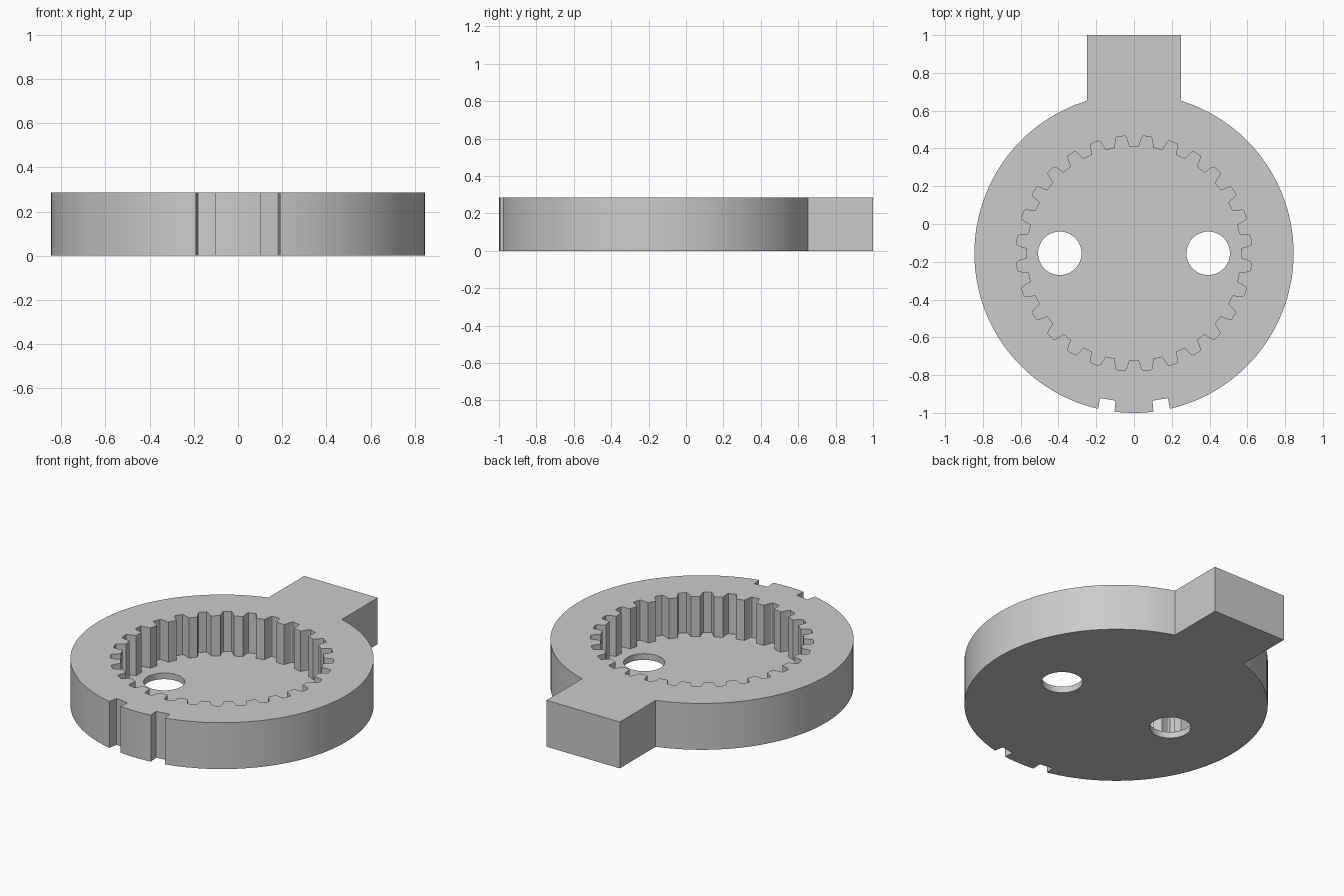
import bpy, bmesh, math

CY, R = -0.155, 0.845          # housing centre and radius
HEIGHT, FLOOR = 0.285, 0.038
TEETH = 28

if "Cube" in bpy.data.objects:
    bpy.data.objects.remove(bpy.data.objects["Cube"])

steel = bpy.data.materials.new("plain_grey")
steel.use_nodes = True
grey = (0.6, 0.6, 0.6, 1)
steel.diffuse_color = grey
steel.node_tree.nodes["Principled BSDF"].inputs["Base Color"].default_value = grey


def polar(r, a, cx=0, cy=CY):
    return cx + r * math.cos(a), cy + r * math.sin(a)


def arc(r, start, end, n, cx=0, cy=CY):
    return [polar(r, start + (end - start) * i / n, cx, cy) for i in range(n + 1)]


def prism(name, outline, z0, z1):
    """Extrude a counter-clockwise outline from z0 to z1."""
    bm = bmesh.new()
    base = bm.faces.new([bm.verts.new((x, y, z0)) for x, y in outline])
    ext = bmesh.ops.extrude_face_region(bm, geom=[base])
    top = [v for v in ext["geom"] if isinstance(v, bmesh.types.BMVert)]
    bmesh.ops.translate(bm, verts=top, vec=(0, 0, z1 - z0))
    bmesh.ops.recalc_face_normals(bm, faces=bm.faces)
    mesh = bpy.data.meshes.new(name)
    bm.to_mesh(mesh)
    bm.free()
    mesh.materials.append(steel)
    obj = bpy.data.objects.new(name, mesh)
    bpy.context.collection.objects.link(obj)
    return obj


def cut(target, cutter):
    cutter.hide_render = True
    mod = target.modifiers.new("cut", 'BOOLEAN')
    mod.operation, mod.solver, mod.object = 'DIFFERENCE', 'EXACT', cutter
    bpy.context.view_layer.objects.active = target
    bpy.ops.object.modifier_apply(modifier=mod.name)
    bpy.data.objects.remove(cutter)


# Round body with a square tab at the back and two keyway slots at the front
tab = 0.25
tab_a = math.acos(tab / R)
slot_in, slot_out = math.asin(0.103 / R), math.asin(0.19 / R)
front = 1.5 * math.pi
left_slot = [(0.098, -0.935), (0.18, -0.922)]
right_slot = [(-x, y) for x, y in reversed(left_slot)]
outline = [(tab, 1), (-tab, 1)]
outline += arc(R, math.pi - tab_a, front - slot_out, 56)
outline += right_slot
outline += arc(R, front - slot_in, front + slot_in, 6)
outline += left_slot
outline += arc(R, front + slot_out, 2 * math.pi + tab_a, 56)
body = prism("ring_gear_housing", outline, 0, HEIGHT)

# Internal gear pocket: (radius, half width) of one tooth space
space = [(0.567, 0.038), (0.592, 0.033), (0.614, 0.028), (0.623, 0.022)]
gear = []
for i in range(TEETH):
    mid = (i + 0.5) * 2 * math.pi / TEETH
    gear += [polar(r, mid - w / r) for r, w in space]
    gear += [polar(r, mid + w / r) for r, w in reversed(space)]
cut(body, prism("gear_pocket_cutter", gear, FLOOR, HEIGHT + 0.1))

# Two round holes through the floor
for side in (-1, 1):
    circle = arc(0.115, 0, 2 * math.pi, 48, side * 0.393)[:-1]
    cut(body, prism("hole_cutter", circle, -0.1, FLOOR + 0.1))

# Smooth round walls, crisp edges
bpy.ops.object.select_all(action='DESELECT')
body.select_set(True)
bpy.context.view_layer.objects.active = body
bpy.ops.object.shade_smooth_by_angle(angle=math.radians(12))
